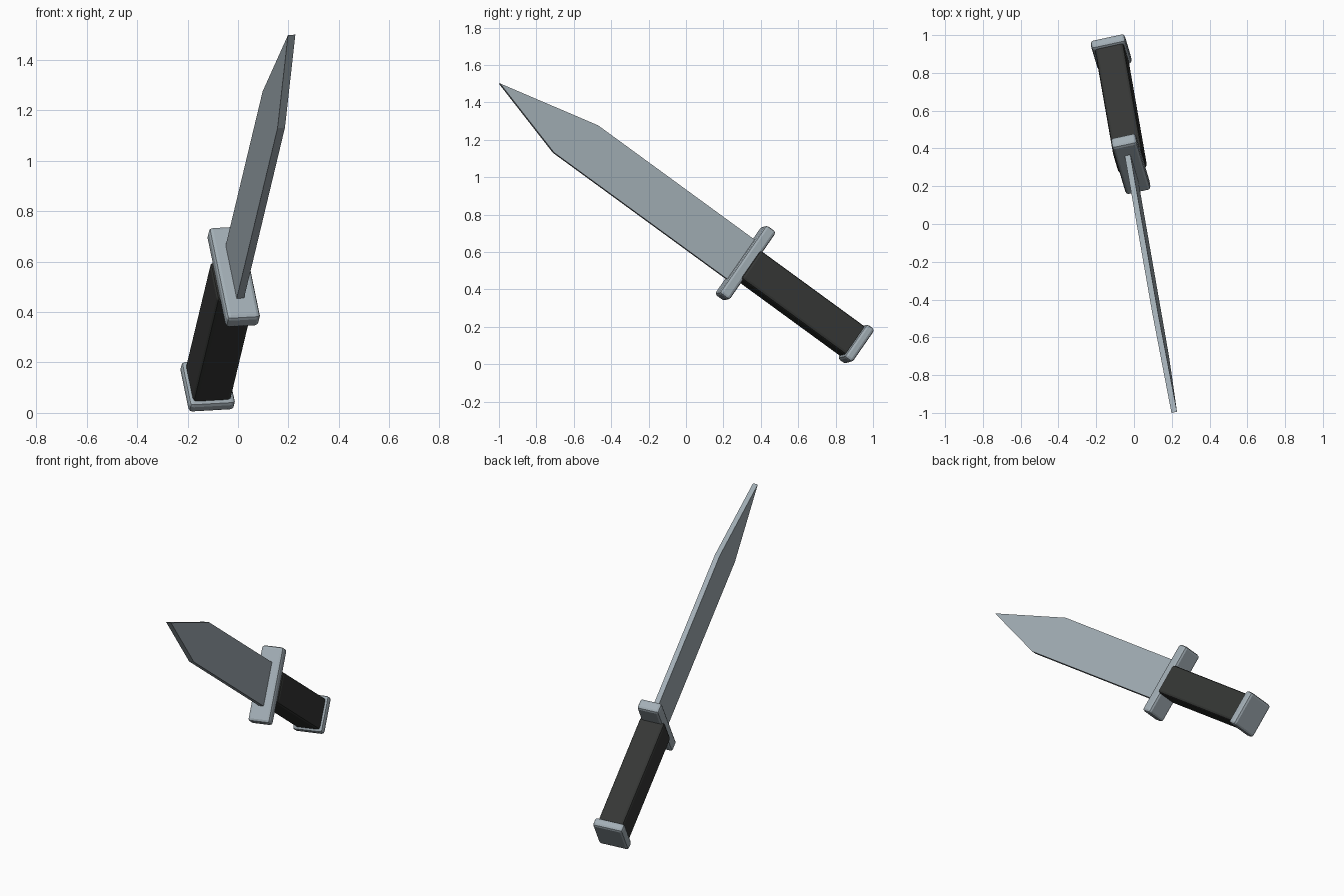
import bpy, bmesh
from mathutils import Matrix, Vector

if "Cube" in bpy.data.objects:
    bpy.data.objects.remove(bpy.data.objects["Cube"])

# Knife frame: u runs from tip to pommel, v across the blade, s through its thickness
TIP = Vector((0.213, -0.997, 1.5))
U = Vector((-0.140, 0.800, -0.584)).normalized()
V = Vector((-0.168, 0.565, 0.805))
V = (V - V.dot(U) * U).normalized()
S = U.cross(V)
FRAME = Matrix.Translation(TIP) @ Matrix((U, V, S)).transposed().to_4x4()


def material(name, color):
    mat = bpy.data.materials.new(name)
    mat.diffuse_color = (*color, 1)
    mat.use_nodes = True
    mat.node_tree.nodes["Principled BSDF"].inputs["Base Color"].default_value = mat.diffuse_color
    return mat


steel = material("steel", (0.36, 0.42, 0.46))
rubber = material("black_rubber", (0.035, 0.037, 0.035))


def add_object(name, bm, mat):
    bmesh.ops.recalc_face_normals(bm, faces=bm.faces[:])
    mesh = bpy.data.meshes.new(name)
    bm.to_mesh(mesh)
    bm.free()
    mesh.materials.append(mat)
    obj = bpy.data.objects.new(name, mesh)
    obj.matrix_world = FRAME
    bpy.context.collection.objects.link(obj)
    return obj


def block(name, u0, u1, half_v, half_s, bevel, mat):
    bm = bmesh.new()
    size = Matrix.Diagonal((u1 - u0, 2 * half_v, 2 * half_s, 1))
    bmesh.ops.create_cube(bm, size=1, matrix=Matrix.Translation(((u0 + u1) / 2, 0, 0)) @ size)
    obj = add_object(name, bm, mat)
    mod = obj.modifiers.new("rounded_edges", 'BEVEL')
    mod.width = bevel
    mod.segments = 2
    return obj


# Blade: flat profile with a clipped point, extruded through its thickness
profile = [(0, 0), (0.452, -0.13), (1.63, -0.13), (1.63, 0.13), (0.564, 0.13)]
bm = bmesh.new()
face = bm.faces.new([bm.verts.new((u, v, -0.015)) for u, v in profile])
side = bmesh.ops.extrude_face_region(bm, geom=[face])
bmesh.ops.translate(bm, vec=(0, 0, 0.03),
                    verts=[g for g in side["geom"] if isinstance(g, bmesh.types.BMVert)])
add_object("blade", bm, steel)

# Guard, grip and pommel
block("guard", 1.61, 1.678, 0.225, 0.068, 0.016, steel)
block("grip", 1.66, 2.37, 0.093, 0.078, 0.016, rubber)
block("pommel", 2.357, 2.412, 0.109, 0.093, 0.016, steel)
